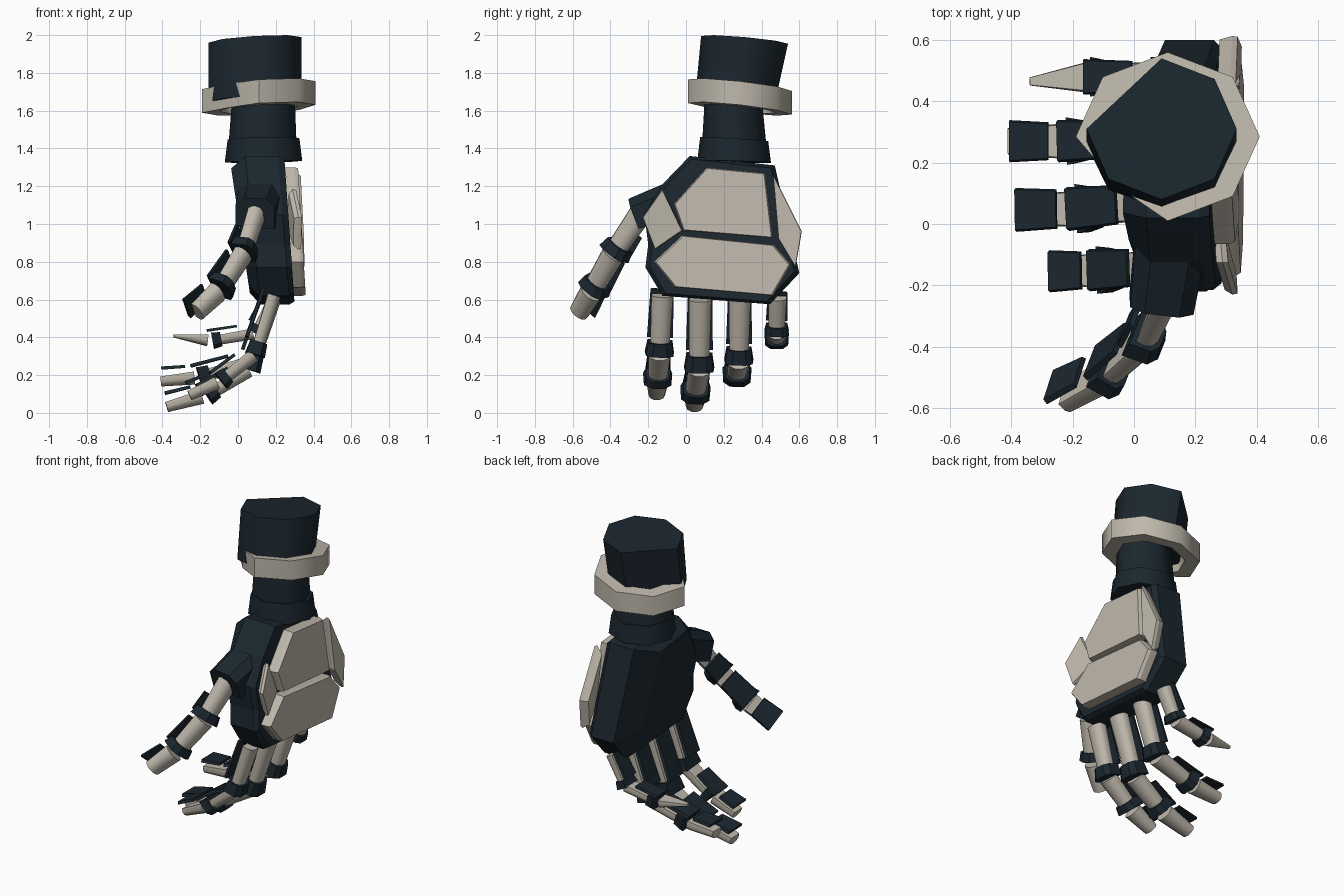
import bpy, bmesh
from math import sin, cos, pi, radians
from mathutils import Vector

cube = bpy.data.objects.get("Cube")
if cube:
    bpy.data.objects.remove(cube, do_unlink=True)


def material(name, rgb):
    m = bpy.data.materials.new(name)
    m.use_nodes = True
    m.diffuse_color = (*rgb, 1)
    m.node_tree.nodes["Principled BSDF"].inputs["Base Color"].default_value = (*rgb, 1)
    return m


NAVY = material("dark navy", (0.011, 0.020, 0.028))
BEIGE = material("warm beige", (0.52, 0.48, 0.41))


def loft(name, rings, mat, smooth=0, caps=True):
    """Skin a list of equal-length closed rings."""
    bm = bmesh.new()
    rows = [[bm.verts.new(p) for p in ring] for ring in rings]
    n = len(rows[0])
    for lo, hi in zip(rows, rows[1:]):
        for i in range(n):
            j = (i + 1) % n
            bm.faces.new((lo[i], lo[j], hi[j], hi[i]))
    if caps:
        bm.faces.new(rows[0][::-1])
        bm.faces.new(rows[-1])
    else:
        bmesh.ops.remove_doubles(bm, verts=bm.verts, dist=0.0001)
    bmesh.ops.recalc_face_normals(bm, faces=bm.faces)
    mesh = bpy.data.meshes.new(name)
    bm.to_mesh(mesh)
    bm.free()
    mesh.materials.append(mat)
    ob = bpy.data.objects.new(name, mesh)
    bpy.context.collection.objects.link(ob)
    if smooth:
        bpy.ops.object.select_all(action="DESELECT")
        bpy.context.view_layer.objects.active = ob
        ob.select_set(True)
        bpy.ops.object.shade_smooth_by_angle(angle=radians(smooth))


def slice_ring(c, rx, ry, sx=0, sy=0, angles=range(0, 360, 45)):
    """Polygon around c whose plane slopes by sx and sy."""
    out = []
    for a in angles:
        dx, dy = rx * cos(radians(a)), ry * sin(radians(a))
        out.append((c[0] + dx, c[1] + dy, c[2] + sx * dx + sy * dy))
    return out


# Forearm and wrist
seven = [0, 45, 90, 180, 225, 270, 315]
loft("forearm", [slice_ring((.09, .26, 1.66), .245, .21, .06, -.1, seven),
                 slice_ring((.09, .31, 1.975), .245, .23, .06, -.09, seven)], NAVY, 60)
loft("wrist_neck", [slice_ring((.13, .255, 1.42), .18, .17),
                    slice_ring((.135, .25, 1.68), .165, .15)], NAVY, 60)
loft("wrist_collar", [slice_ring((.135, .255, 1.33), .205, .195, .02, -.03),
                      slice_ring((.135, .255, 1.45), .19, .18, .02, -.06)], NAVY, 60)


# Cuff: outer and inner walls joined into a band, cut in on one corner
def cuff_ring(z, r):
    pts = slice_ring((.11, .285, z), .3 * r, .275 * r, .07, -.11)
    pts[5] = (-.05, .12, pts[5][2])
    return pts


loft("wrist_cuff", [cuff_ring(1.61, .7), cuff_ring(1.61, 1), cuff_ring(1.735, 1),
                    cuff_ring(1.735, .7), cuff_ring(1.61, .7)], BEIGE, 50, caps=False)

# Palm block, lofted from its back to the inner side
outline = [(.02, 1.36), (.47, 1.31), (.6, .74), (.445, .575), (-.125, .62),
           (-.215, .77), (-.2, .89), (-.22, 1.05), (-.125, 1.21)]


def palm_ring(x, lean, sy, sz, cy=.15, cz=.95):
    ring = []
    for y, z in outline:
        y, z = cy + (y - cy) * sy, cz + (z - cz) * sz
        ring.append((x + lean * (1 - z), y, z))
    return ring


loft("palm", [palm_ring(.27, .07, .94, .96), palm_ring(.24, .08, 1, 1),
              palm_ring(.075, .1, 1, 1), palm_ring(.008, .15, .6, .84, .06)], NAVY)


# Armour plates on the back of the hand
def plate(name, pts, tilt=0, pivot=0, lift=0.0, depth=.068, foot=1):
    cy = sum(p[0] for p in pts) / len(pts)
    cz = sum(p[1] for p in pts) / len(pts)

    def ring(x, s):
        out = []
        for y, z in pts:
            y, z = cy + (y - cy) * s, cz + (z - cz) * s
            out.append((x + lift + .06 * (1.3 - z) + tilt * (y - pivot), y, z))
        return out
    loft(name, [ring(.318 - depth, foot), ring(.3, 1), ring(.318, .97)], BEIGE)


plate("upper_back_plate", [(.11, 1.3), (.42, 1.27), (.46, .925), (-.015, .965), (-.065, 1.105)])
plate("lower_back_plate", [(-.02, .94), (.465, .89), (.555, .785), (.46, .62),
                           (-.06, .665), (-.17, .8)])
plate("thumb_side_plate", [(-.125, 1.185), (-.02, .965), (-.165, .865), (-.23, 1.035)],
      -.22, -.23, .005, .04, .85)
plate("outer_side_plate", [(.46, 1.265), (.613, .96), (.58, .77), (.49, .92)],
      -.08, .48, .01, .06, .85)


# Finger parts are swept along a bone, with the profile set by width and back direction
def sweep(name, a, b, hint, profile, scale_a, scale_b, mat, smooth=0):
    a, b = Vector(a), Vector(b)
    d = (b - a).normalized()
    n = Vector(hint)
    n = (n - d * n.dot(d)).normalized()
    s = d.cross(n)
    rings = [[p + s * u * k + n * v * k for u, v in profile]
             for p, k in ((a, scale_a), (b, scale_b))]
    loft(name, rings, mat, smooth)


arc = [(cos(i * pi / 5) * .5, .08 + sin(i * pi / 5) * .34) for i in range(6)]
shell = [(.46, -.2)] + arc + [(-.46, -.2)]
pad = [(.55, -.42), (.5, -.56), (-.5, -.56), (-.55, -.42)]
flap = [(.62, -.35), (.58, .3), (.3, .5), (-.3, .5), (-.58, .3), (-.62, -.35)]


def digit(name, joints, w, hint, spans, tip):
    """Beige shells, knuckle bands and inner pads; spans place each pad on its bone."""
    for k, (a, b) in enumerate(zip(joints, joints[1:])):
        a, b = Vector(a), Vector(b)
        part = f"{name}_{('base', 'middle', 'tip')[k]}"
        last = k == 2
        sweep(part + "_shell", a.lerp(b, .15 if last else .05), a.lerp(b, 1 if last else .86),
              hint, shell, w * .92, w * (tip if last else .82), BEIGE, 50)
        if not last:
            sweep(part + "_joint", a.lerp(b, .82), a.lerp(b, 1.03), hint, flap,
                  w * .85, w, NAVY)
        if k < len(spans):
            start, end = spans[k]
            sweep(part + "_pad", a.lerp(b, start), a.lerp(b, end), hint, pad,
                  w * .9, w, NAVY)


curl = (1, 0, -1)
pads = [(0, .8), (.4, 1.12), (.35, .95)]
fingers = {
    "index_finger": (.125, pads, .7, [(.185, -.125, .64), (.085, -.14, .32), (-.09, -.15, .18),
                                      (-.26, -.155, .10)]),
    "middle_finger": (.13, pads, .7, [(.185, .075, .62), (.06, .07, .24), (-.16, .05, .105),
                                      (-.38, .045, .04)]),
    "ring_finger": (.125, pads, .7, [(.185, .285, .62), (.07, .28, .28), (-.2, .27, .2),
                                     (-.41, .27, .175)]),
    "little_finger": (.105, pads[:2], .25, [(.185, .485, .62), (.09, .48, .43),
                                            (-.13, .48, .39), (-.34, .465, .41)]),
}
for name, (w, spans, tip, joints) in fingers.items():
    digit(name, joints, w, curl, spans, tip)

# Thumb with its heavy root
block = [(.11, -.09), (.11, .04), (.06, .085), (-.06, .085), (-.11, .04), (-.11, -.09)]
sweep("thumb_root", (.12, -.06, 1.14), (.09, -.27, 1.06), (0, -.5, 1), block, 1.05, .95, NAVY)
digit("thumb", [(.1, -.23, 1.07), (.03, -.38, .85), (-.09, -.49, .66), (-.22, -.565, .535)],
      .135, (.7, -.6, -.4), [(.5, .95), (.2, .95), (.35, 1.05)], .8)
